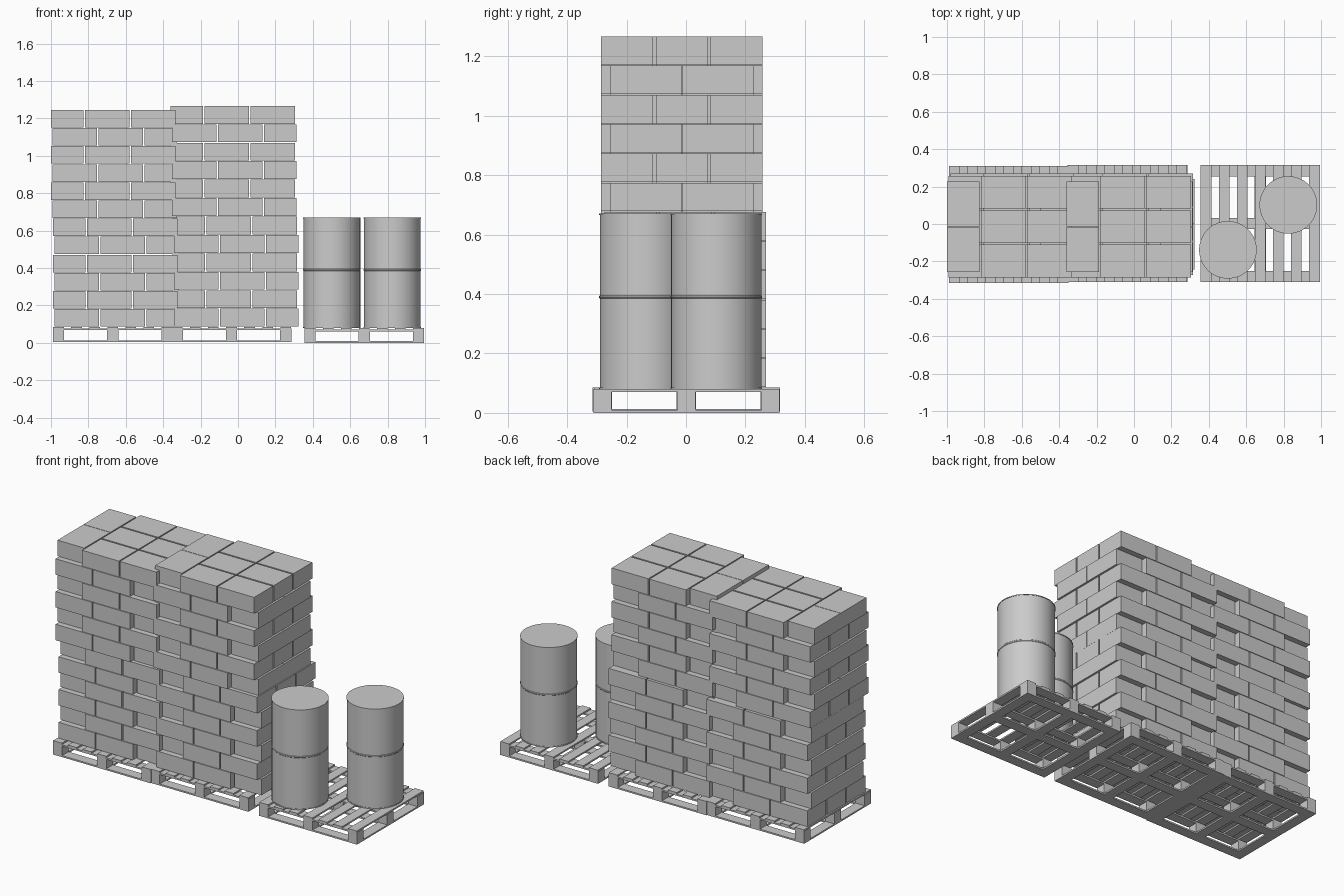
import bpy, bmesh, math
from mathutils import Matrix, Vector

old = bpy.data.objects.get("Cube")
if old:
    bpy.data.objects.remove(old, do_unlink=True)

# One plain grey for everything
GREY = (0.6, 0.6, 0.6, 1.0)
grey = bpy.data.materials.new("plain_grey")
grey.use_nodes = True
grey.diffuse_color = GREY
grey.node_tree.nodes["Principled BSDF"].inputs["Base Color"].default_value = GREY


def add_box(bm, x, y, z, w, d, h):
    """Box centred on x, y with its base at z."""
    move = Matrix.Translation((x, y, z + h / 2))
    bmesh.ops.create_cube(bm, size=1, matrix=move @ Matrix.Diagonal((w, d, h, 1)))


def finish(name, bm):
    mesh = bpy.data.meshes.new(name)
    bmesh.ops.recalc_face_normals(bm, faces=bm.faces)
    bm.to_mesh(mesh)
    bm.free()
    obj = bpy.data.objects.new(name, mesh)
    mesh.materials.append(grey)
    bpy.context.collection.objects.link(obj)
    return obj


# Pallet: bottom frame, nine blocks, stringers and deck slats
LENGTH, WIDTH, BLOCK, BOARD = 0.64, 0.625, 0.06, 0.009


def pallet(name, cx, cy, z, top):
    bm = bmesh.new()
    h = top - z
    ex, ey = (LENGTH - BLOCK) / 2, (WIDTH - BLOCK) / 2
    for i in (-1, 0, 1):
        add_box(bm, cx, cy + i * ey, z, LENGTH, BLOCK, BOARD)
        add_box(bm, cx, cy + i * ey, top - 2 * BOARD, LENGTH, BLOCK, BOARD)
        add_box(bm, cx + i * ex, cy, z, BLOCK, WIDTH, BOARD)
        for j in (-1, 0, 1):
            add_box(bm, cx + i * ex, cy + j * ey, z, BLOCK, BLOCK, h - BOARD)
    for i in range(-3, 4):
        add_box(bm, cx + i * ex / 3, cy, top - BOARD, 0.057, WIDTH, BOARD)
    finish(name, bm)


pallet("left_pallet", -0.67, -0.002, 0.004, 0.086)
pallet("middle_pallet", -0.035, 0.003, 0.004, 0.086)
pallet("drum_pallet", 0.675, 0.002, 0.0, 0.08)

# Stacks of cartons: each layer has two turned cartons at one end
# and a two by three block beside them; layers alternate ends
LONG, SHORT, GAP = 0.239, 0.175, 0.007
LAYERS = 12


def carton_stack(name, cx, base, top):
    bm = bmesh.new()
    pitch = (top - base) / LAYERS
    height = pitch - 0.003
    half = LONG + GAP + SHORT / 2
    for layer in range(LAYERS):
        side = 1 if layer % 2 == 0 else -1
        low = layer < LAYERS // 2
        x = cx + (0.004 + 0.004 * side) + (0.011 if low else 0)
        y = -0.014 + (0.012 if low else 0)
        z = base + layer * pitch
        for j in (-1, 1):
            add_box(bm, x + side * (half - SHORT / 2), y + j * 0.122, z,
                    SHORT, LONG + 0.002, height)
        for i in (0, 1):
            for j in (-1, 0, 1):
                add_box(bm, x - side * (half - LONG / 2 - i * (LONG + GAP)),
                        y + j * 0.184, z, LONG, SHORT, height)
    finish(name, bm)


carton_stack("left_cartons", -0.667, 0.087, 1.248)
carton_stack("middle_cartons", -0.028, 0.087, 1.27)


# Drums: turned profile with slim raised rings
def drum(name, cx, cy, radius=0.152, z0=0.08, z1=0.67):
    bm = bmesh.new()
    mid, lip, t = (z0 + z1) / 2 + 0.015, radius + 0.002, 0.005
    profile = [(0, z0), (lip, z0), (lip, z0 + t), (radius, z0 + t),
               (radius, mid - t), (lip, mid - t / 2), (lip, mid + t / 2),
               (radius, mid + t), (radius, z1 - t), (lip, z1 - t), (lip, z1), (0, z1)]
    verts = [bm.verts.new((r, 0, z)) for r, z in profile]
    edges = [bm.edges.new(pair) for pair in zip(verts, verts[1:])]
    bmesh.ops.spin(bm, geom=verts + edges, cent=(0, 0, 0), axis=(0, 0, 1),
                   angle=math.tau, steps=48)
    bmesh.ops.remove_doubles(bm, verts=bm.verts, dist=0.0005)
    bmesh.ops.translate(bm, verts=bm.verts, vec=Vector((cx, cy, 0)))
    obj = finish(name, bm)
    bpy.ops.object.select_all(action='DESELECT')
    obj.select_set(True)
    bpy.context.view_layer.objects.active = obj
    bpy.ops.object.shade_smooth_by_angle(angle=math.radians(30))


drum("front_drum", 0.502, -0.138)
drum("back_drum", 0.825, 0.102)
